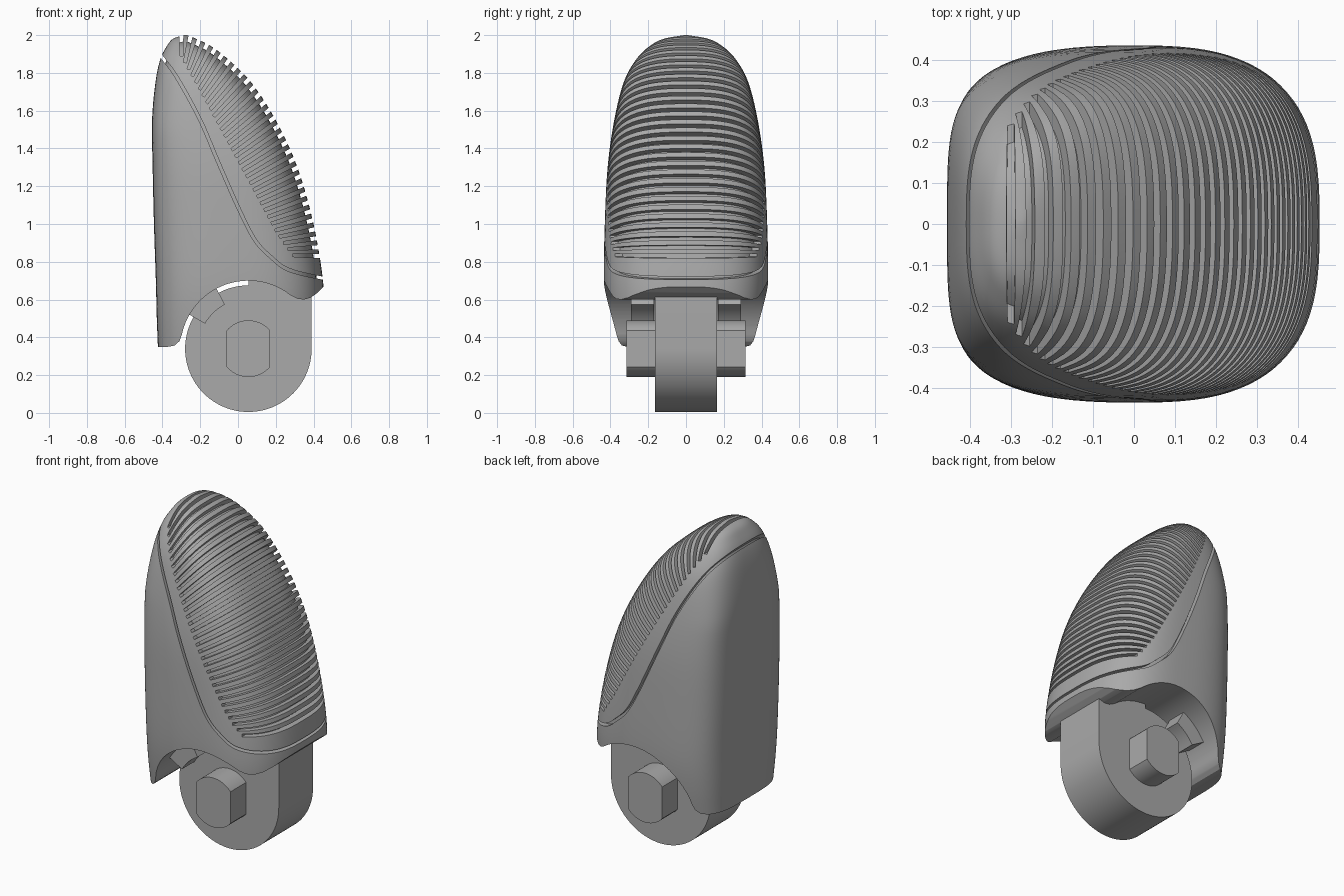
import bpy, bmesh
from math import sin, cos, pi, radians, copysign
from mathutils import Vector

if "Cube" in bpy.data.objects:
    bpy.data.objects.remove(bpy.data.objects["Cube"])

grey = bpy.data.materials.new("mid grey")
grey.use_nodes = True
grey.diffuse_color = (0.4, 0.4, 0.4, 1)
grey.node_tree.nodes["Principled BSDF"].inputs["Base Color"].default_value = (0.4, 0.4, 0.4, 1)


def spline(points, steps):
    """Catmull-Rom curve through points of any dimension."""
    pts = [Vector(p) for p in points]
    pts = [2 * pts[0] - pts[1]] + pts + [2 * pts[-1] - pts[-2]]
    out = []
    for a, b, c, d in zip(pts, pts[1:], pts[2:], pts[3:]):
        for k in range(steps):
            t = k / steps
            out.append(b + (c - a) * t / 2 + (2 * a - 5 * b + 4 * c - d) * t * t / 2
                       + (3 * b - a - 3 * c + d) * t ** 3 / 2)
    return out + [pts[-2]]


def resample(path, count):
    """Evenly spaced points along a path."""
    lengths = [(b - a).length for a, b in zip(path, path[1:])]
    out = []
    for i in range(count):
        left, k = sum(lengths) * i / (count - 1), 0
        while k < len(lengths) - 1 and left > lengths[k]:
            left -= lengths[k]
            k += 1
        out.append(path[k].lerp(path[k + 1], min(left / lengths[k], 1)))
    return out


def arc(cx, cz, r, start, end, n):
    angles = [radians(start + (end - start) * i / n) for i in range(n + 1)]
    return [(cx + r * cos(a), cz + r * sin(a)) for a in angles]


def finish(name, bm):
    bmesh.ops.recalc_face_normals(bm, faces=bm.faces)
    mesh = bpy.data.meshes.new(name)
    bm.to_mesh(mesh)
    bm.free()
    mesh.materials.append(grey)
    obj = bpy.data.objects.new(name, mesh)
    bpy.context.collection.objects.link(obj)
    return obj


def prisms(name, profiles, y0, y1):
    """Extrude xz profiles along y into one object."""
    bm = bmesh.new()
    for profile in profiles:
        near = [bm.verts.new((x, y0, z)) for x, z in profile]
        far = [bm.verts.new((x, y1, z)) for x, z in profile]
        bm.faces.new(near)
        bm.faces.new(far[::-1])
        for i in range(len(near)):
            j = (i + 1) % len(near)
            bm.faces.new((near[i], far[i], far[j], near[j]))
    return finish(name, bm)


def cut(obj, cutter):
    """Subtract one object from another and keep the result as a mesh."""
    mod = obj.modifiers.new("cut", "BOOLEAN")
    mod.operation, mod.solver, mod.object = "DIFFERENCE", "EXACT", cutter
    bpy.context.view_layer.update()
    result = bpy.data.meshes.new_from_object(obj.evaluated_get(bpy.context.evaluated_depsgraph_get()))
    obj.modifiers.clear()
    obj.data = result


def smooth(obj):
    bpy.ops.object.select_all(action="DESELECT")
    obj.select_set(True)
    bpy.context.view_layer.objects.active = obj
    bpy.ops.object.shade_smooth_by_angle(angle=radians(30))


# Fingertip rows: height, back x, pad x, half width
ROWS = [(0.3, -0.422, 0.455, 0.39), (0.5, -0.43, 0.455, 0.42), (0.7, -0.435, 0.45, 0.435),
        (1, -0.445, 0.4, 0.43), (1.3, -0.452, 0.315, 0.415), (1.55, -0.455, 0.2, 0.38),
        (1.75, -0.437, 0.07, 0.33), (1.87, -0.412, -0.05, 0.265), (1.94, -0.378, -0.14, 0.195),
        (1.98, -0.345, -0.22, 0.12), (2, -0.29, -0.27, 0.01)]
SIDES = 96


def fingertip(name, inset):
    bm = bmesh.new()
    rings = []
    for z, back, pad, half in spline(ROWS, 5):
        mid, rx = (back + pad) / 2, (pad - back) / 2
        ring = []
        for i in range(SIDES):
            a = 2 * pi * i / SIDES
            c, s = cos(a), sin(a)
            power = 2.5 + (0.3 - 1.2 * min(c, 0)) * min((2 - z) * 2, 1)
            x = copysign(abs(c) ** (2 / power), c)
            y = copysign(abs(s) ** (2 / power), s)
            ring.append(bm.verts.new((mid + rx * x, half * y, z)))
        rings.append(ring)
    for low, high in zip(rings, rings[1:]):
        for i in range(SIDES):
            j = (i + 1) % SIDES
            bm.faces.new((low[i], low[j], high[j], high[i]))
    bm.faces.new(rings[0][::-1])
    bm.faces.new(rings[-1])
    bm.normal_update()
    for v, n in [(v, v.normal.copy()) for v in bm.verts]:
        v.co -= n * inset
    return finish(name, bm)


body = fingertip("fingertip_body", 0)
core = fingertip("groove_depth_core", 0.032)

# Fanned grip grooves between the pad border and the pad outline
COUNT = 31
border = resample([Vector(p) for p in ((-0.3, 1.89), (0.2, 0.96), (0.25, 0.885), (0.29, 0.835))], COUNT)
outline = resample(spline([(-0.3, 2), (-0.16, 1.955), (0, 1.82), (0.2, 1.55),
                           (0.315, 1.3), (0.4, 1), (0.44, 0.83)], 8), COUNT)
profiles = []
for b, s in zip(border, outline):
    along = (s - b).normalized()
    side = Vector((-along.y, along.x))
    tip = s + along * 0.06
    profiles.append([b - side * 0.008, tip - side * 0.012, tip + side * 0.012, b + side * 0.008])

# Seam groove running around the pad
seam = spline([(-0.5, 2), (-0.4, 1.88), (-0.32, 1.77), (-0.2, 1.55), (-0.11, 1.34), (0, 1.09),
               (0.09, 0.915), (0.18, 0.82), (0.27, 0.757), (0.44, 0.715), (0.55, 0.705)], 5)
edges = ([], [])
for i, p in enumerate(seam):
    d = (seam[min(i + 1, len(seam) - 1)] - seam[max(i - 1, 0)]).normalized() * 0.008
    edges[0].append(p + Vector((-d.y, d.x)))
    edges[1].append(p - Vector((-d.y, d.x)))
profiles.append(edges[0] + edges[1][::-1])

grooves = prisms("groove_cutter", profiles, -0.6, 0.6)
cut(grooves, core)
cut(body, grooves)

# Underside opening around the joint
CX, CZ = 0.055, 0.34
opening = [(-0.6, -0.2), (-0.6, 0.35), (-0.37, 0.35), (-0.335, 0.357), (-0.31, 0.38)]
opening += arc(CX, CZ, 0.36, 168, 52, 32)
opening += [(0.315, 0.604), (0.35, 0.6), (0.385, 0.61), (0.42, 0.635), (0.46, 0.675), (0.6, 0.78), (0.6, -0.2)]
cutter = prisms("opening_cutter", [opening], -0.6, 0.6)
cut(body, cutter)
for helper in (core, grooves, cutter):
    bpy.data.objects.remove(helper)
smooth(body)

# Joint link: round eye with a neck rising into the body
link = prisms("joint_link", [arc(CX, CZ, 0.335, 90, 360, 72) + [(0.39, 0.7), (CX, 0.71)]], -0.165, 0.165)
smooth(link)

# Pivot pin with two flats
pin = prisms("pivot_pin", [arc(CX, CZ, 0.15, 40, 140, 20) + arc(CX, CZ, 0.15, 220, 320, 20)], -0.315, 0.315)
smooth(pin)

# Stop tabs on either side of the link
for name, sign in (("left", 1), ("right", -1)):
    wedge = arc(CX, CZ, 0.265, 118, 150, 8) + arc(CX, CZ, 0.38, 150, 118, 8)
    smooth(prisms("stop_tab_" + name, [wedge], sign * 0.17, sign * 0.29))
